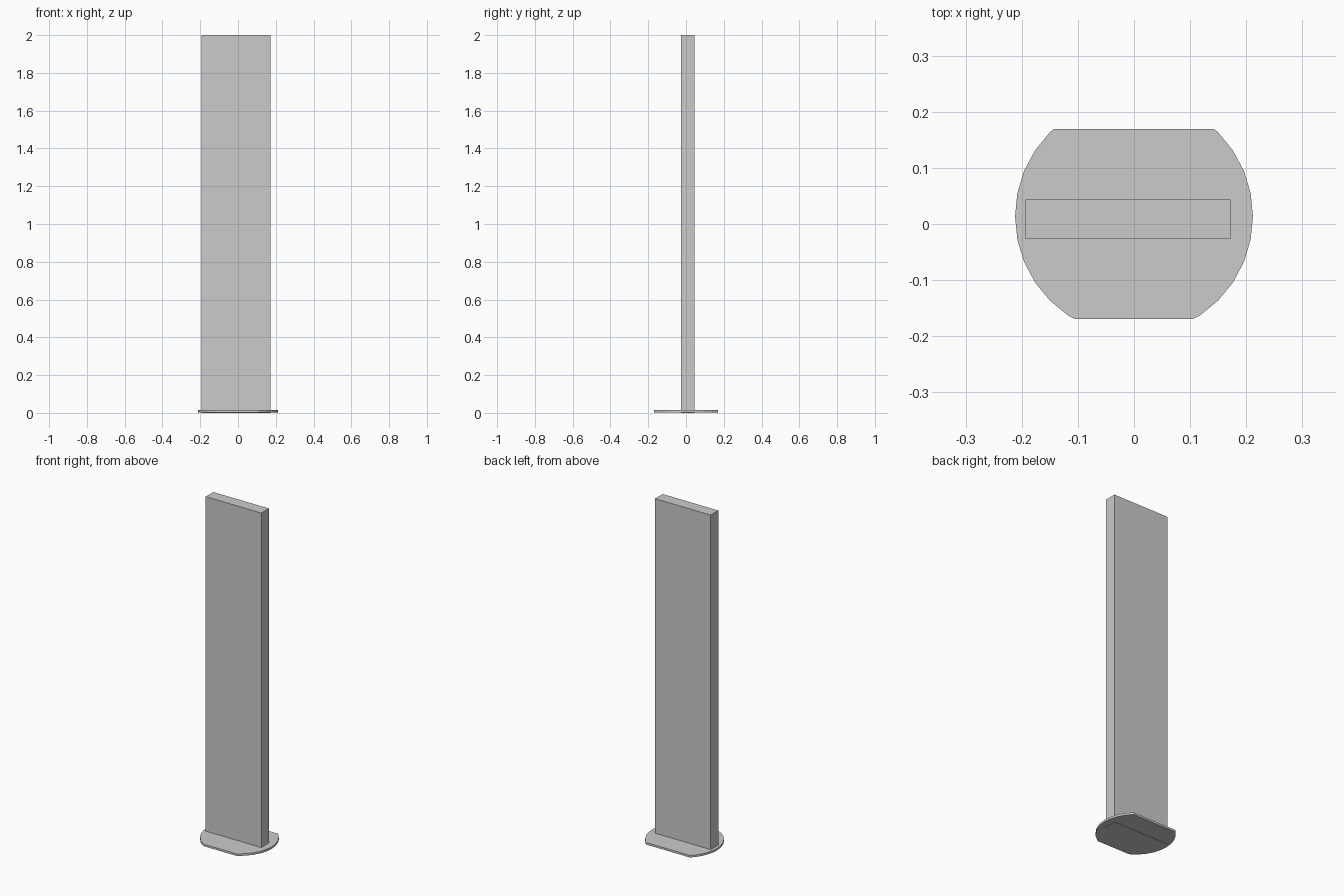
import bpy
import bmesh
from math import cos, sin, pi
from mathutils import Vector

if "Cube" in bpy.data.objects:
    bpy.data.objects.remove(bpy.data.objects["Cube"])


def finish(bm, name):
    bmesh.ops.recalc_face_normals(bm, faces=bm.faces[:])
    mesh = bpy.data.meshes.new(name)
    bm.to_mesh(mesh)
    bm.free()
    obj = bpy.data.objects.new(name, mesh)
    bpy.context.collection.objects.link(obj)
    return obj


# Base plate: 32-sided disc trimmed flat at the front and back
RADIUS, SIDES, CENTRE_Y, HALF_DEPTH = 0.212, 32, 0.0135, 0.169
PLATE_BOTTOM, PLATE_TOP = 0.002, 0.014
bm = bmesh.new()
ring = [bm.verts.new((RADIUS * cos(2 * pi * i / SIDES),
                      CENTRE_Y + RADIUS * sin(2 * pi * i / SIDES),
                      PLATE_BOTTOM)) for i in range(SIDES)]
bm.faces.new(ring)
for side in (-1, 1):
    bmesh.ops.bisect_plane(bm, geom=bm.verts[:] + bm.edges[:] + bm.faces[:],
                           plane_co=(0, side * HALF_DEPTH, 0),
                           plane_no=(0, side, 0), clear_outer=True)
solid = bmesh.ops.extrude_face_region(bm, geom=bm.faces[:], use_keep_orig=True)
bmesh.ops.translate(bm, vec=(0, 0, PLATE_TOP - PLATE_BOTTOM),
                    verts=[g for g in solid["geom"] if isinstance(g, bmesh.types.BMVert)])
finish(bm, "base_plate")

# Upright panel: slightly off-centre slab standing through the plate
low, high = Vector((-0.193, -0.027, 0.0)), Vector((0.172, 0.044, 2.0))
bm = bmesh.new()
bmesh.ops.create_cube(bm, size=1)
bmesh.ops.scale(bm, vec=high - low, verts=bm.verts[:])
bmesh.ops.translate(bm, vec=(low + high) / 2, verts=bm.verts[:])
finish(bm, "upright_panel")
